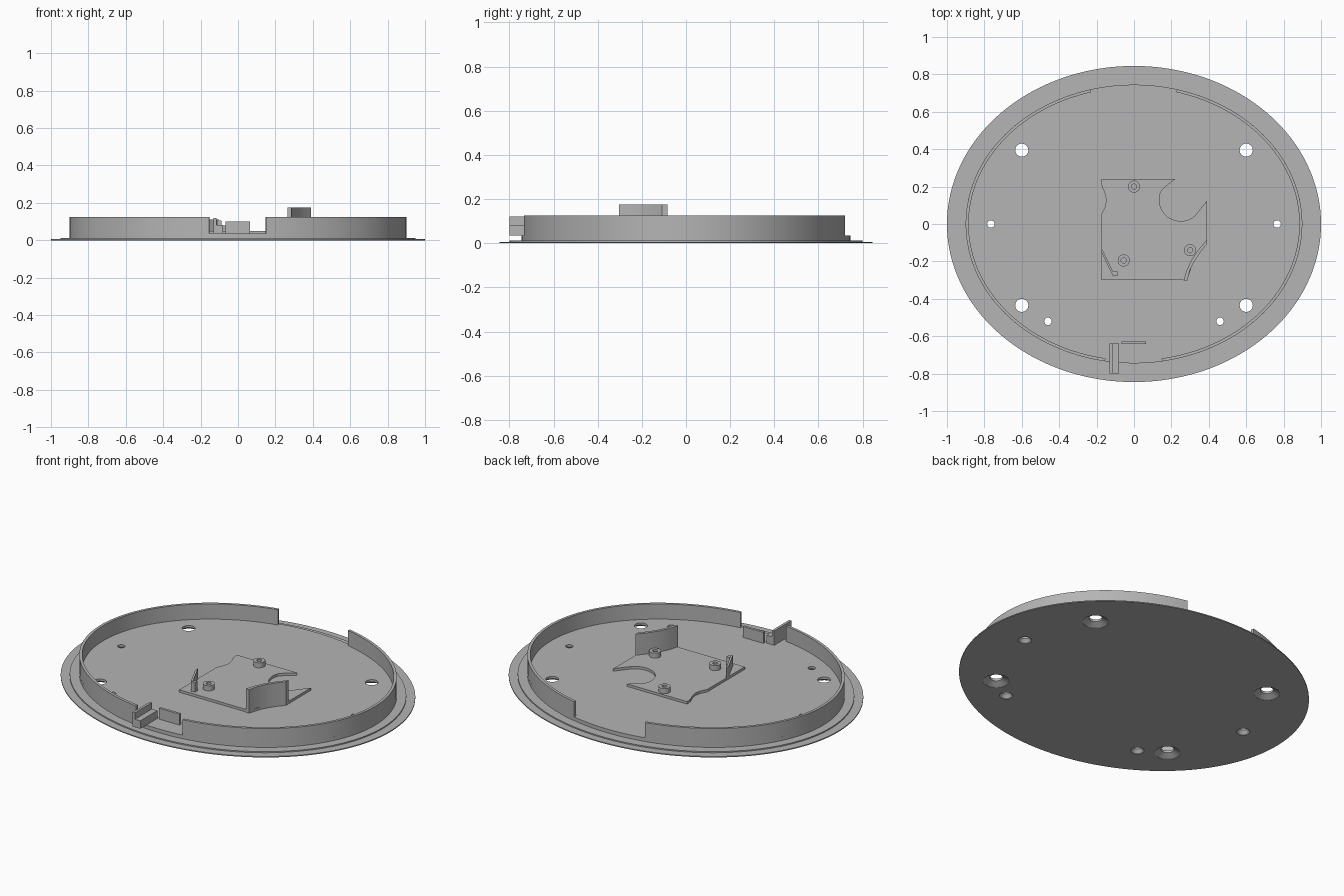
import bpy, bmesh
from math import cos, sin, acos, pi, tau

if "Cube" in bpy.data.objects:
    bpy.data.objects.remove(bpy.data.objects["Cube"])

GREY = (0.46, 0.46, 0.46, 1)
mat = bpy.data.materials.new("plain_grey")
mat.use_nodes = True
mat.diffuse_color = GREY
mat.node_tree.nodes["Principled BSDF"].inputs["Base Color"].default_value = GREY

FLOOR, DECK, RIM = 0.035, 0.05, 0.125
RX, RY, THICK = 0.9, 0.745, 0.016


def finish(name, bm):
    bmesh.ops.recalc_face_normals(bm, faces=bm.faces[:])
    mesh = bpy.data.meshes.new(name)
    bm.to_mesh(mesh)
    bm.free()
    ob = bpy.data.objects.new(name, mesh)
    bpy.context.collection.objects.link(ob)
    mesh.materials.append(mat)
    return ob


def smooth(ob):
    bpy.ops.object.select_all(action='DESELECT')
    ob.select_set(True)
    bpy.context.view_layer.objects.active = ob
    bpy.ops.object.shade_smooth_by_angle(angle=pi / 6)


def prism(name, pts, z0, z1):
    """Extrude a flat outline from z0 to z1."""
    bm = bmesh.new()
    face = bm.faces.new([bm.verts.new((x, y, z0)) for x, y in pts])
    new = bmesh.ops.extrude_face_region(bm, geom=[face])["geom"]
    for v in new:
        if isinstance(v, bmesh.types.BMVert):
            v.co.z = z1
    return finish(name, bm)


def box(name, x0, x1, y0, y1, z0, z1):
    return prism(name, [(x0, y0), (x1, y0), (x1, y1), (x0, y1)], z0, z1)


def lathe(name, profile, centre=(0, 0), seg=32, closed=False):
    """Stack of elliptical rings (rx, ry, z); ends capped, or joined if closed."""
    bm = bmesh.new()
    rings = [[bm.verts.new((centre[0] + rx * cos(tau * i / seg),
                            centre[1] + ry * sin(tau * i / seg), z))
              for i in range(seg)] for rx, ry, z in profile]
    pairs = list(zip(rings, rings[1:]))
    if closed:
        pairs.append((rings[-1], rings[0]))
    else:
        bm.faces.new(rings[0])
        bm.faces.new(rings[-1])
    for a, b in pairs:
        for i in range(seg):
            j = (i + 1) % seg
            bm.faces.new((a[i], a[j], b[j], b[i]))
    return finish(name, bm)


def arc(cx, cy, rx, ry, a0, a1, n):
    return [(cx + rx * cos(a0 + (a1 - a0) * i / n),
             cy + ry * sin(a0 + (a1 - a0) * i / n)) for i in range(n + 1)]


# Stepped oval base
base = lathe("base_plate", [(1, 0.845, 0), (1, 0.845, 0.006), (0.95, 0.8, 0.006),
                            (0.95, 0.8, 0.013), (RX, RY, 0.013), (RX, RY, FLOOR)], seg=144)

# Countersunk screw holes, mirrored left and right
for hx, hy, r, sink in [(0.6, 0.395, 0.035, 0.07), (0.6, -0.435, 0.035, 0.07),
                        (0.765, 0, 0.02, 0.036), (0.46, -0.52, 0.02, 0.036)]:
    for side in (-1, 1):
        cutter = lathe("hole_cutter", [(sink, sink, -0.01), (sink, sink, 0.002),
                                       (r, r, 0.022), (r, r, 0.1)], (side * hx, hy))
        cutter.hide_render = True
        mod = base.modifiers.new("hole", 'BOOLEAN')
        mod.operation = 'DIFFERENCE'
        mod.solver = 'EXACT'
        mod.object = cutter
        bpy.context.view_layer.objects.active = base
        bpy.ops.object.modifier_apply(modifier=mod.name)
        bpy.data.objects.remove(cutter)
smooth(base)

# Two rim walls with gaps at front and back
for name, a0, a1 in [("rim_wall_left", -acos(0.15 / RX), acos(0.23 / RX)),
                     ("rim_wall_right", acos(-0.235 / RX), tau - acos(-0.155 / RX))]:
    outer = arc(0, 0, RX, RY, a0, a1, 64)
    inner = arc(0, 0, RX - THICK, RY - THICK, a1, a0, 64)
    smooth(prism(name, outer + inner, FLOOR, RIM))

# Raised deck with a round cut-out and a wavy edge
outline = [(-0.175, 0.24), (0.22, 0.24), (0.17, 0.2)]
outline += arc(0.25, 0.13, 0.115, 0.115, pi * 0.88, pi * 1.72, 14)
outline += [(0.39, 0.125), (0.39, -0.085), (0.32, -0.19), (0.285, -0.3), (-0.175, -0.3)]
outline += [(-0.175, 0.05), (-0.155, 0.09), (-0.148, 0.13), (-0.158, 0.17), (-0.172, 0.2)]
prism("deck", outline, FLOOR, DECK)

# Hollow screw bosses
for i, c in enumerate([(0, 0.2), (-0.055, -0.195), (0.3, -0.14)]):
    smooth(lathe(f"boss_{i + 1}", [(0.032, 0.032, DECK - 0.005), (0.032, 0.032, 0.08),
                                   (0.014, 0.014, 0.08), (0.014, 0.014, DECK - 0.005)],
                 c, closed=True))

# Tall curved guard at the deck edge
guard = [(0.285, -0.303), (0.3, -0.245), (0.325, -0.195), (0.355, -0.15), (0.39, -0.108)]
guard += [(0.39, -0.083), (0.34, -0.143), (0.308, -0.192), (0.282, -0.245), (0.265, -0.303)]
smooth(prism("curved_guard", guard, FLOOR, 0.175))

# Slanted fin and its end post
prism("slanted_fin", [(-0.175, -0.125), (-0.175, -0.15), (-0.112, -0.28), (-0.102, -0.275)],
      DECK, 0.11)
box("fin_post", -0.112, -0.088, -0.277, -0.253, DECK, 0.105)

# Cable clip and stop plate in the front gap
box("clip_block", -0.115, -0.08, -0.8, -0.64, FLOOR, 0.082)
box("clip_fin", -0.13, -0.115, -0.8, -0.64, FLOOR, 0.12)
box("stop_plate", -0.068, 0.065, -0.642, -0.627, FLOOR, 0.1)
